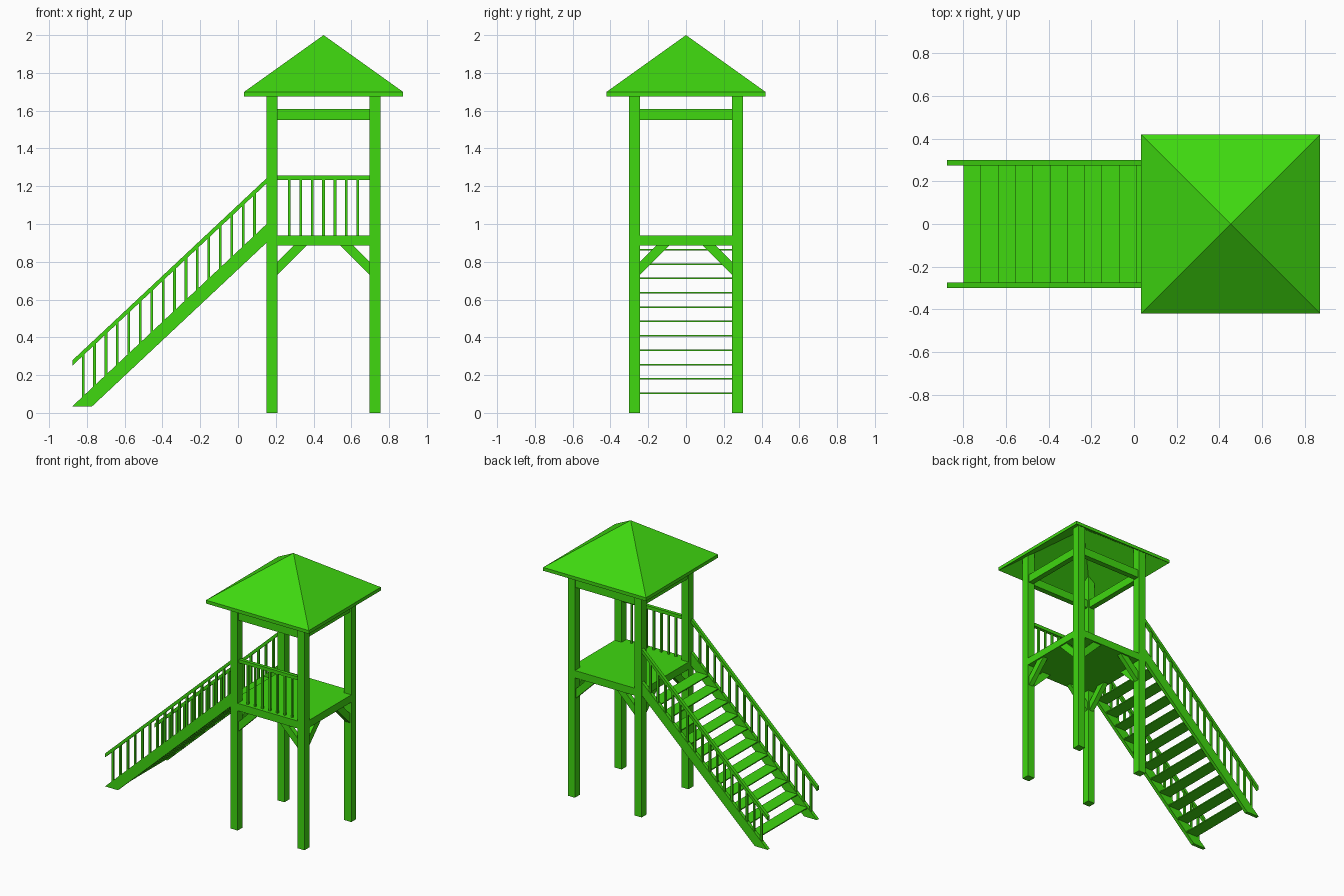
import bpy
from mathutils import Vector

cube = bpy.data.objects.get("Cube")
if cube:
    bpy.data.objects.remove(cube, do_unlink=True)

green = bpy.data.materials.new("bright_green")
green.use_nodes = True
COLOR = (0.05, 0.69, 0.005, 1)
green.diffuse_color = COLOR
green.node_tree.nodes["Principled BSDF"].inputs["Base Color"].default_value = COLOR

CX = 0.453            # tower centre in x
HALF, POST = 0.302, 0.058
INNER = HALF - POST
MID = HALF - POST / 2
EAVE, PITCH = 0.42, 0.714
SIDES = (-1, 1)


def make(name, verts, faces):
    mesh = bpy.data.meshes.new(name)
    mesh.from_pydata(verts, [], faces)
    mesh.materials.append(green)
    obj = bpy.data.objects.new(name, mesh)
    bpy.context.collection.objects.link(obj)
    return obj


def prism(name, outline, offset):
    """Extrude a closed outline of 3D points along an offset."""
    pts = [Vector(p) for p in outline]
    step, n = Vector(offset), len(pts)
    normal = (pts[1] - pts[0]).cross(pts[2] - pts[0])
    if normal.dot(step) < 0:
        pts.reverse()
    faces = [tuple(reversed(range(n))), tuple(range(n, 2 * n))]
    faces += [(i, (i + 1) % n, n + (i + 1) % n, n + i) for i in range(n)]
    return make(name, pts + [p + step for p in pts], faces)


def box(name, x0, x1, y0, y1, z0, z1):
    return prism(name, [(x0, y0, z0), (x1, y0, z0), (x1, y1, z0), (x0, y1, z0)],
                 (0, 0, z1 - z0))


# Four posts, their tops trimmed to the roof slope
for sx in SIDES:
    for sy in SIDES:
        xs = sorted((sx * INNER, sx * HALF))
        ys = sorted((sy * INNER, sy * HALF))
        post = box("post", CX + xs[0], CX + xs[1], *ys, 0, 1)
        for v in post.data.vertices:
            if v.co.z > 0.5:
                reach = max(abs(v.co.x - CX), abs(v.co.y))
                v.co.z = 1.69 + PITCH * (EAVE - reach)

# Platform
box("platform", CX - HALF, CX + HALF, -HALF, HALF, 0.885, 0.94)

# Upper tie beams
for s in SIDES:
    y, x = s * MID, CX + s * MID
    box("tie_beam_x", CX - INNER, CX + INNER, y - 0.02, y + 0.02, 1.55, 1.61)
    box("tie_beam_y", x - 0.02, x + 0.02, -INNER, INNER, 1.55, 1.61)

# Diagonal braces below the platform: (distance from post, height)
BRACE = [(0, 0.73), (0.155, 0.885), (0.085, 0.885), (0, 0.80)]
for s in SIDES:
    for t in SIDES:
        prism("brace_x", [(CX + s * (INNER - d), t * MID - 0.018, z) for d, z in BRACE],
              (0, 0.036, 0))
        prism("brace_y", [(CX + t * MID - 0.018, s * (INNER - d), z) for d, z in BRACE],
              (0.036, 0, 0))

# Platform railing on the front
box("platform_rail", CX - INNER, CX + INNER, -MID - 0.0125, -MID + 0.0125, 1.232, 1.257)
for i in range(-3, 4):
    x = CX + i * 0.0605
    box("platform_baluster", x - 0.007, x + 0.007, -MID - 0.007, -MID + 0.007, 0.94, 1.235)

# Stairs: stringers, sloped handrails and balusters on both sides
X0, X1, Z0, SLOPE = -0.877, CX - HALF, 0.035, 0.938
RISE = (X1 - X0) * SLOPE
for s in SIDES:
    y0 = 0.275 if s > 0 else -0.30
    prism("stair_stringer", [(X0, y0, Z0), (X0 + 0.105, y0, Z0),
                             (X1, y0, Z0 + RISE - 0.105 * SLOPE), (X1, y0, Z0 + RISE)],
          (0, 0.025, 0))
    prism("stair_handrail", [(X0, y0, 0.25), (X1, y0, 0.25 + RISE),
                             (X1, y0, 0.278 + RISE), (X0, y0, 0.278)], (0, 0.025, 0))
    for i in range(16):
        x = -0.82 + i * 0.0605
        z = Z0 + (x - X0) * SLOPE
        box("stair_baluster", x - 0.007, x + 0.007, y0 + 0.0055, y0 + 0.0195,
            z - 0.01, z + 0.225)

# Treads
for i in range(11):
    x, z = -0.80 + i * 0.081, 0.10 + i * 0.076
    box("tread", x, x + 0.095, -0.275, 0.275, z, z + 0.008)

# Hollow pyramid roof with a thin vertical rim
CORNERS = [(-1, -1), (1, -1), (1, 1), (-1, 1)]
verts = [(CX + EAVE * a, EAVE * b, z) for z in (1.70, 1.675) for a, b in CORNERS]
verts += [(CX, 0, 2.0), (CX, 0, 1.975)]
faces = []
for i in range(4):
    j = (i + 1) % 4
    faces += [(i, j, 8), (j, i, i + 4, j + 4), (j + 4, i + 4, 9)]
make("roof", verts, faces)
